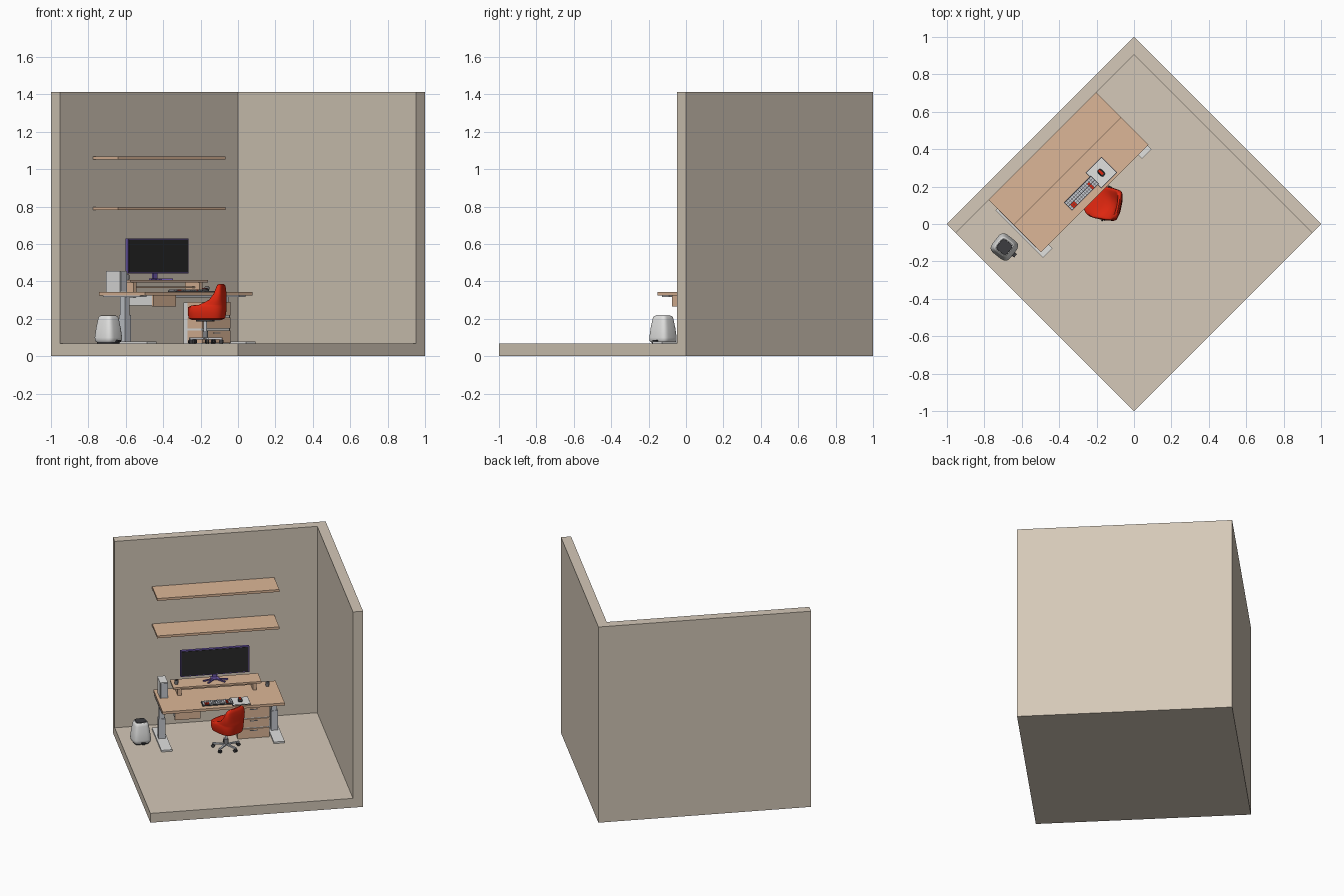
import bpy, bmesh
from math import radians, sin, cos, tau, copysign
from mathutils import Matrix, Vector

default_cube = bpy.data.objects.get("Cube")
if default_cube:
    bpy.data.objects.remove(default_cube, do_unlink=True)

# The room is modelled square to the axes, then turned an eighth of a circle
ROOM = Matrix.Rotation(radians(45), 4, "Z")


def material(name, red, green, blue):
    mat = bpy.data.materials.new(name)
    mat.use_nodes = True
    colour = (red, green, blue, 1)
    mat.diffuse_color = colour
    mat.node_tree.nodes["Principled BSDF"].inputs["Base Color"].default_value = colour
    return mat


plaster = material("warm plaster", .66, .58, .48)
wood = material("light wood", .72, .47, .31)
white = material("off white", .75, .75, .74)
steel = material("pale steel", .56, .58, .62)
grey = material("mid grey", .22, .22, .23)
charcoal = material("charcoal", .045, .045, .05)
screen_black = material("screen black", .022, .022, .022)
purple = material("purple", .16, .10, .42)
red = material("red fabric", .75, .02, .005)


def finish(name, bm, mat, place=None, smooth=False):
    """Turn a bmesh into a placed object."""
    bmesh.ops.recalc_face_normals(bm, faces=bm.faces)
    mesh = bpy.data.meshes.new(name)
    bm.to_mesh(mesh)
    bm.free()
    mesh.materials.append(mat)
    if smooth:
        mesh.shade_smooth()
        mesh.set_sharp_from_angle(angle=radians(40))
    obj = bpy.data.objects.new(name, mesh)
    obj.matrix_world = ROOM @ (place or Matrix())
    bpy.context.collection.objects.link(obj)
    return obj


def add_box(bm, xs, ys, zs):
    size = Vector((xs[1] - xs[0], ys[1] - ys[0], zs[1] - zs[0], 1))
    centre = Vector((sum(xs), sum(ys), sum(zs))) / 2
    bmesh.ops.create_cube(bm, size=1, matrix=Matrix.Translation(centre) @ Matrix.Diagonal(size))


def box(name, mat, xs, ys, zs, place=None):
    bm = bmesh.new()
    add_box(bm, xs, ys, zs)
    return finish(name, bm, mat, place)


def cylinder(name, mat, x, y, zs, radius, top=None, place=None):
    bm = bmesh.new()
    bmesh.ops.create_cone(bm, cap_ends=True, segments=20, radius1=radius,
                          radius2=radius if top is None else top, depth=zs[1] - zs[0],
                          matrix=Matrix.Translation((x, y, sum(zs) / 2)))
    return finish(name, bm, mat, place, True)


def loft(name, mat, sections, place, power=.5, steps=32):
    """Skin rounded outlines (z, front, back, half width, front scoop)."""
    bm = bmesh.new()
    rings = []
    for z, front, back, half, scoop in sections:
        ring = []
        for i in range(steps):
            c, s = cos(tau * i / steps), sin(tau * i / steps)
            across = copysign(abs(s) ** power, s)
            along = copysign(abs(c) ** power, c)
            x = (front + back) / 2 + along * (back - front) / 2
            if c < 0:
                x += scoop * (1 - across ** 2)
            ring.append(bm.verts.new((x, across * half, z)))
        rings.append(ring)
    for low, high in zip(rings, rings[1:]):
        for i in range(steps):
            j = (i + 1) % steps
            bm.faces.new((low[i], low[j], high[j], high[i]))
    bm.faces.new(rings[0])
    bm.faces.new(rings[-1])
    return finish(name, bm, mat, place, True)


def at(x, y, z=0, turn=0):
    return Matrix.Translation((x, y, z)) @ Matrix.Rotation(radians(turn), 4, "Z")


# Room shell
EDGE, INNER, FLOOR = .7071, .64, .067
box("floor", plaster, (-EDGE, EDGE), (-EDGE, EDGE), (0, FLOOR))
box("desk_wall", plaster, (-EDGE, EDGE), (INNER, EDGE), (FLOOR, 1.414))
box("side_wall", plaster, (INNER, EDGE), (-EDGE, INNER), (FLOOR, 1.414))

# Wall shelves
SPAN = (-.458, .354)
for label, z in (("lower", .781), ("upper", 1.051)):
    box(label + "_shelf", wood, SPAN, (.45, INNER), (z, z + .017))

# Desk with two lifting legs
box("desk_top", wood, SPAN, (.244, .594), (.325, .343))
box("desk_beam", steel, (-.43, .31), (.40, .44), (.313, .325))
for side, x in (("right", -.435), ("left", .313)):
    box(side + "_foot", white, (x - .036, x + .036), (.217, .575), (FLOOR, .079))
    box(side + "_lower_leg", steel, (x - .023, x + .023), (.397, .443), (.079, .22))
    box(side + "_upper_leg", steel, (x - .018, x + .018), (.402, .438), (.22, .325))
    box(side + "_leg_bracket", steel, (x - .025, x + .025), (.28, .56), (.317, .325))

# Hanging drawer
box("hanging_drawer_body", white, (-.37, -.203), (.28, .51), (.27, .325))
box("hanging_drawer_front", wood, (-.372, -.201), (.268, .28), (.265, .325))

# Drawer cabinet
box("cabinet_body", white, (.058, .264), (.33, .47), (FLOOR, .287))
for i, (low, high) in enumerate(((.07, .138), (.147, .208), (.217, .29))):
    box(f"cabinet_drawer_{i}", wood, (.055, .267), (.322, .435), (low, high))
    box(f"cabinet_handle_{i}", grey, (.135, .187), (.318, .322), (high - .016, high - .011))

# Monitor riser
box("riser_top", wood, (-.348, .238), (.464, .594), (.394, .407))
box("riser_rail", wood, (-.295, .185), (.51, .55), (.366, .373))
for side, x in (("right", -.305), ("left", .195)):
    box(side + "_riser_leg", wood, (x - .012, x + .012), (.475, .585), (.343, .394))

# Monitor and its splayed stand
box("monitor_body", purple, (-.284, .172), (.548, .568), (.442, .629))
box("monitor_screen", screen_black, (-.279, .167), (.545, .548), (.448, .624))
box("monitor_neck", purple, (-.071, -.041), (.568, .580), (.41, .53))
box("monitor_foot", purple, (-.081, -.031), (.535, .585), (.407, .414))
for side in (-1, 1):
    for k, turn in enumerate((18, 48)):
        leg = at(-.056, .555, 0, 180 + turn if side < 0 else -turn)
        box(f"stand_leg_{side}_{k}", purple, (.01, .085), (-.005, .005), (.407, .415), leg)

# Computer case
box("computer_case", white, (-.438, -.386), (.455, .56), (.343, .455))
box("computer_front", steel, (-.434, -.390), (.452, .455), (.348, .45))

# Cups
for label, x, y, z in (("desk", .288, .523, .343), ("riser", -.318, .52, .407)):
    cylinder(label + "_cup", grey, x, y, (z, z + .028), .011, .014)
    cylinder(label + "_cup_inside", charcoal, x, y, (z + .028, z + .029), .011)

# Keyboard
box("keyboard_base", charcoal, (-.185, .02), (.284, .346), (.343, .351))
caps, accents = bmesh.new(), bmesh.new()
for row in range(4):
    for col in range(14):
        x, y = -.181 + col * .0142, .288 + row * .014
        accent = (row < 2 and col in (1, 2)) or (row < 3 and col == 11)
        add_box(accents if accent else caps, (x, x + .012), (y, y + .0115), (.351, .356))
finish("key_caps", caps, steel)
finish("accent_keys", accents, red)

# Mouse on its pad
box("mouse_pad_edge", charcoal, (.01, .131), (.258, .378), (.343, .346))
box("mouse_pad", white, (.014, .127), (.262, .374), (.346, .348))
mouse_place = at(.07, .318, .348, 90)
loft("mouse", charcoal, [(0, -.022, .022, .014, 0), (.008, -.022, .022, .014, 0),
                         (.015, -.012, .014, .009, 0)], mouse_place, .7, 20)
box("mouse_stripe", red, (-.012, .020), (-.006, .006), (.008, .017), mouse_place)

# Swivel chair
CHAIR = at(-.042, .205, 0, -56.5)
loft("chair_seat", red, [
    (.195, -.072, .088, .062, 0), (.203, -.086, .103, .08, 0), (.23, -.09, .108, .088, 0),
    (.262, -.088, .11, .09, 0), (.272, -.078, .11, .088, .015), (.275, -.06, .11, .087, .07),
    (.285, -.035, .109, .087, .085), (.302, .01, .108, .086, .06), (.335, .045, .107, .083, .035),
    (.365, .06, .104, .076, .025), (.38, .069, .1, .066, .016), (.386, .079, .094, .05, .005),
], CHAIR, .62, 40)
cylinder("chair_column", steel, 0, 0, (.10, .197), .009, place=CHAIR)
cylinder("chair_sleeve", grey, 0, 0, (.09, .135), .014, place=CHAIR)
box("chair_mechanism", charcoal, (-.045, .045), (-.03, .03), (.186, .197), CHAIR)
for i in range(5):
    spoke = CHAIR @ Matrix.Rotation(tau * i / 5, 4, "Z")
    box(f"chair_spoke_{i}", steel, (.005, .092), (-.006, .006), (.09, .1), spoke)
    wheels = bmesh.new()
    for side in (-.006, .006):
        bmesh.ops.create_cone(wheels, cap_ends=True, segments=16, radius1=.0115, radius2=.0115,
                              depth=.007, matrix=Matrix.Translation((.087, side, .0785))
                              @ Matrix.Rotation(tau / 4, 4, "X"))
    finish(f"chair_caster_{i}", wheels, charcoal, spoke, True)

# Pedal bin
BIN = at(-.577, .403, 0, -83)


def bin_ring(z, half):
    return (z, -half, half, half, 0)


loft("bin_base", charcoal, [bin_ring(FLOOR, .05), bin_ring(.077, .052)], BIN)
loft("bin_body", white, [bin_ring(.077, .056), bin_ring(.084, .061), bin_ring(.10, .062),
                         bin_ring(.15, .056), bin_ring(.195, .048), bin_ring(.21, .044),
                         bin_ring(.216, .038)], BIN)
loft("bin_lid", charcoal, [bin_ring(.214, .036), bin_ring(.219, .034)], BIN)
box("bin_pedal", charcoal, (.055, .076), (-.012, .012), (.076, .086), BIN)
